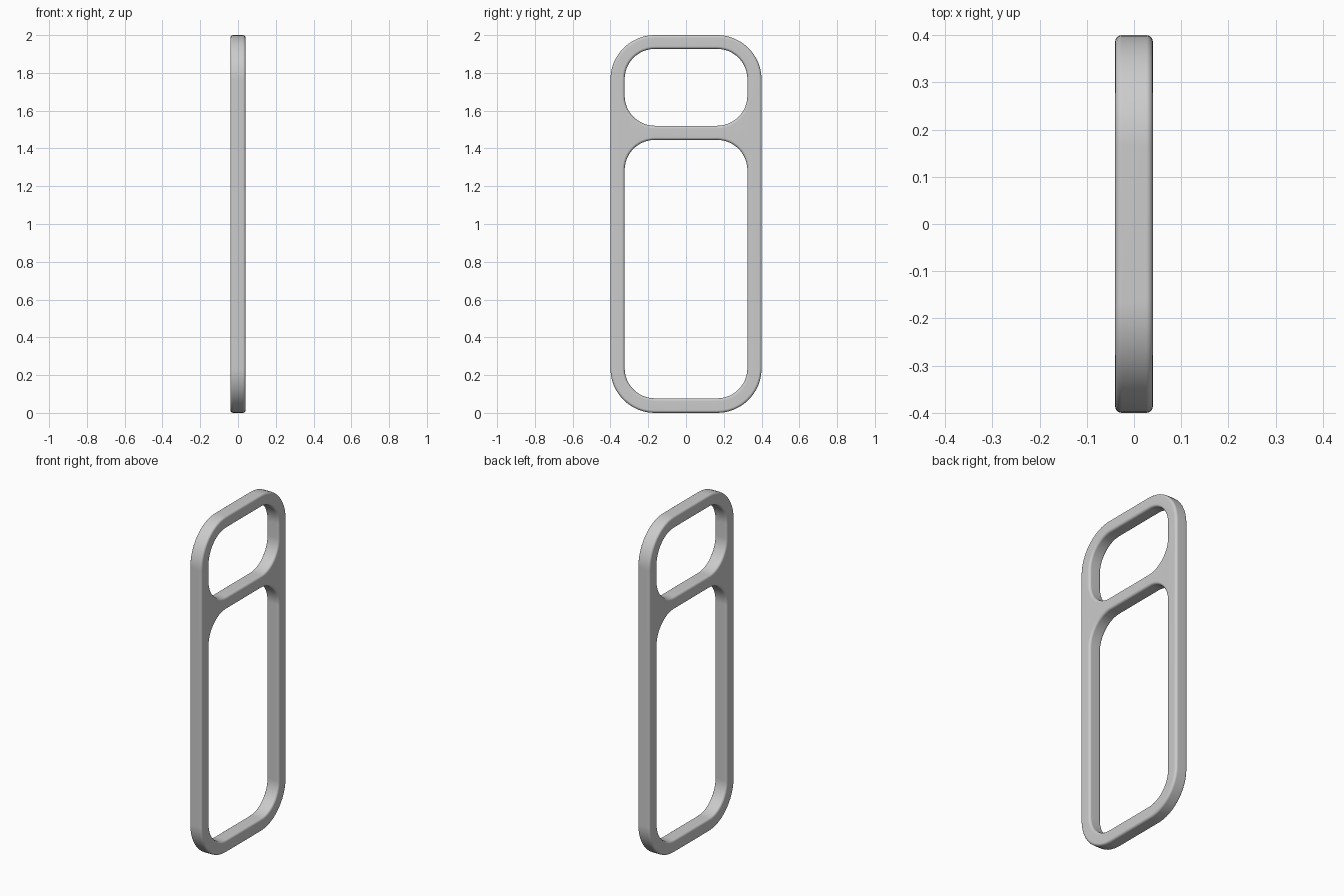
import bpy, bmesh, math

if "Cube" in bpy.data.objects:
    bpy.data.objects.remove(bpy.data.objects["Cube"])

HALF_T = 0.04      # half thickness along x
ROUND = 0.014      # edge rounding
ARC, EDGE = 12, 4  # segments per corner / per rounded edge


def rounded_rect(hw, z0, z1, r):
    """Counter-clockwise outline in the y-z plane."""
    pts = []
    corners = [(hw - r, z1 - r), (-hw + r, z1 - r), (-hw + r, z0 + r), (hw - r, z0 + r)]
    for i, (cy, cz) in enumerate(corners):
        for k in range(ARC + 1):
            a = math.pi / 2 * (i + k / ARC)
            pts.append((cy + r * math.cos(a), cz + r * math.sin(a)))
    return pts


# Rounded wall section: (x, inset into the frame material)
section = []
for k in range(EDGE + 1):
    a = math.pi / 2 * k / EDGE
    section.append((HALF_T - ROUND * (1 - math.cos(a)), ROUND * (1 - math.sin(a))))
section += [(-x, d) for x, d in reversed(section)]

bm = bmesh.new()
caps = ([], [])


def wall(hw, z0, z1, r, side):
    """Edge wall of an outline; side is 1 for the outer rim, -1 for an opening."""
    rings = []
    for x, d in section:
        d *= side
        rings.append([bm.verts.new((x, y, z))
                      for y, z in rounded_rect(hw - d, z0 + d, z1 - d, r - d)])
    n = len(rings[0])
    for a, b in zip(rings, rings[1:]):
        for i in range(n):
            j = (i + 1) % n
            bm.faces.new((a[i], b[i], b[j], a[j]))
    for cap, ring in zip(caps, (rings[0], rings[-1])):
        cap.extend(bm.edges.get((ring[i], ring[(i + 1) % n])) for i in range(n))


wall(0.40, 0.0, 2.0, 0.235, 1)         # outer rim
wall(0.325, 1.52, 1.927, 0.16, -1)     # upper opening
wall(0.325, 0.077, 1.445, 0.16, -1)    # lower opening

# Flat side faces
for cap in caps:
    bmesh.ops.triangle_fill(bm, edges=cap, use_beauty=True)
bmesh.ops.recalc_face_normals(bm, faces=bm.faces)

mesh = bpy.data.meshes.new("frame")
bm.to_mesh(mesh)
bm.free()
frame = bpy.data.objects.new("frame", mesh)
bpy.context.collection.objects.link(frame)

grey = bpy.data.materials.new("grey")
grey.diffuse_color = (0.6, 0.6, 0.6, 1)
grey.use_nodes = True
grey.node_tree.nodes["Principled BSDF"].inputs["Base Color"].default_value = grey.diffuse_color
mesh.materials.append(grey)

bpy.context.view_layer.objects.active = frame
frame.select_set(True)
bpy.ops.object.shade_smooth_by_angle(angle=math.radians(40))
weighted = frame.modifiers.new("weighted_normals", 'WEIGHTED_NORMAL')
weighted.keep_sharp = True
